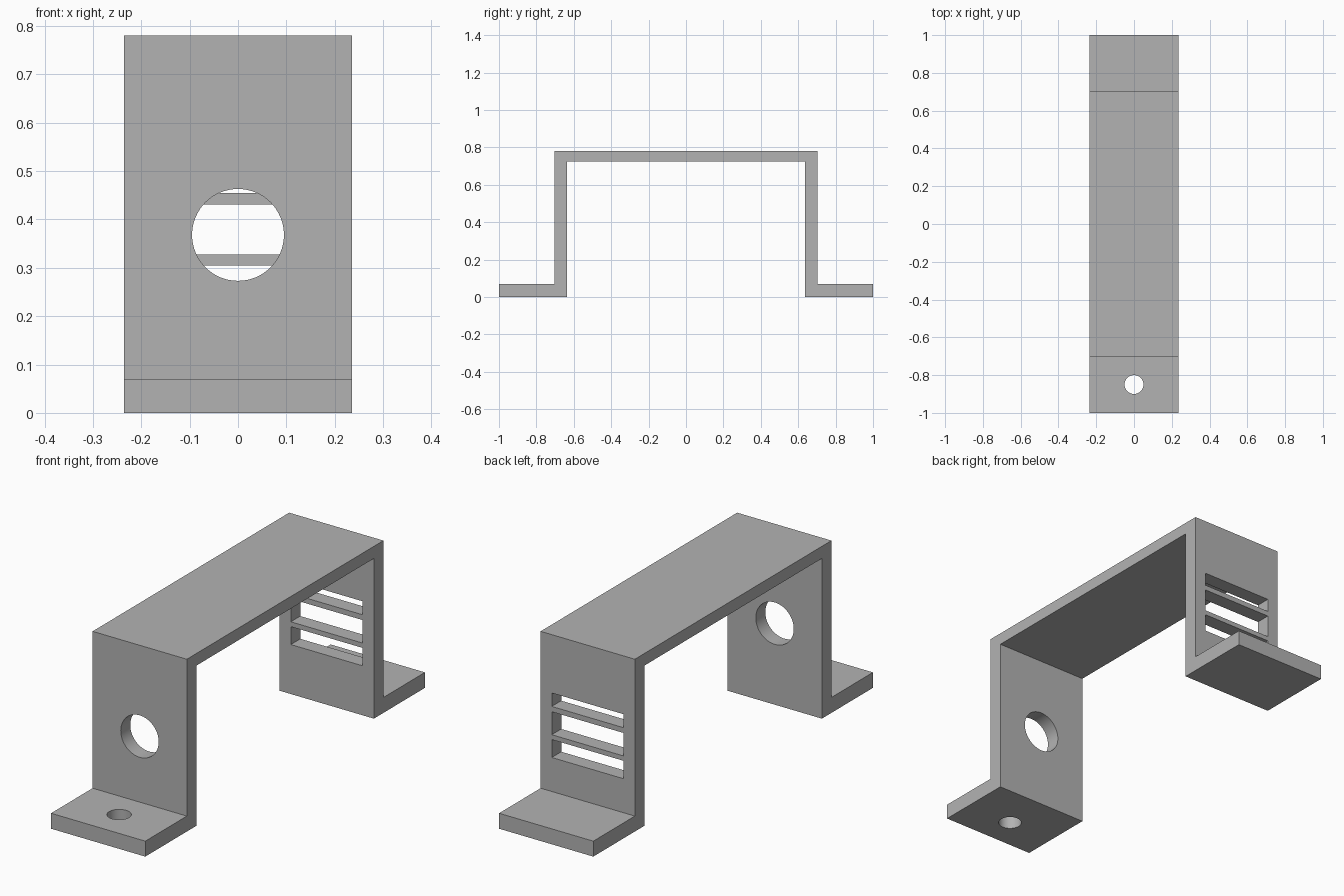
import bpy
import bmesh
import math
from mathutils import Vector

cube = bpy.data.objects.get("Cube")
if cube:
    bpy.data.objects.remove(cube, do_unlink=True)

HALF_WIDTH = 0.236

grey = bpy.data.materials.new("plain grey")
grey.use_nodes = True
GREY = (0.45, 0.45, 0.45, 1)
grey.diffuse_color = GREY
grey.node_tree.nodes["Principled BSDF"].inputs["Base Color"].default_value = GREY

# Bracket: stepped side profile extruded across the width
half = [(0, 0.78), (0.703, 0.78), (0.703, 0.07), (1, 0.07),
        (1, 0), (0.635, 0), (0.635, 0.725), (0, 0.725)]
profile = half[1:-1] + [(-y, z) for y, z in reversed(half[1:-1])]
bm = bmesh.new()
face = bm.faces.new([bm.verts.new((-HALF_WIDTH, y, z)) for y, z in profile])
side = bmesh.ops.extrude_face_region(bm, geom=[face])
verts = [v for v in side["geom"] if isinstance(v, bmesh.types.BMVert)]
bmesh.ops.translate(bm, verts=verts, vec=Vector((2 * HALF_WIDTH, 0, 0)))
bmesh.ops.recalc_face_normals(bm, faces=bm.faces)
mesh = bpy.data.meshes.new("bracket")
bm.to_mesh(mesh)
bm.free()
mesh.materials.append(grey)
bracket = bpy.data.objects.new("bracket", mesh)
bpy.context.collection.objects.link(bracket)


def cut(cutter):
    """Subtract the cutter from the bracket, then discard it."""
    cutter.hide_render = True
    cutter.data.materials.append(grey)
    bpy.context.view_layer.objects.active = bracket
    mod = bracket.modifiers.new("cut", "BOOLEAN")
    mod.operation = "DIFFERENCE"
    mod.solver = "EXACT"
    mod.object = cutter
    bpy.ops.object.modifier_apply(modifier=mod.name)
    bpy.data.objects.remove(cutter, do_unlink=True)


def cut_round_hole(radius, location, tilt):
    bpy.ops.mesh.primitive_cylinder_add(vertices=64, radius=radius, depth=0.3,
                                        location=location, rotation=(tilt, 0, 0))
    cut(bpy.context.object)


# Large hole in the front leg, screw hole in the front foot
cut_round_hole(0.095, (0, -0.669, 0.368), math.pi / 2)
cut_round_hole(0.05, (0, -0.85, 0.035), 0)

# Three vent slots in the back leg
for low, high in [(0.224, 0.305), (0.327, 0.431), (0.455, 0.516)]:
    bpy.ops.mesh.primitive_cube_add(size=1, location=(0, 0.669, (low + high) / 2))
    slot = bpy.context.object
    slot.scale = (0.36, 0.2, high - low)
    cut(slot)

# Smooth hole walls, sharp edges elsewhere
bpy.ops.object.select_all(action="DESELECT")
bracket.select_set(True)
bpy.context.view_layer.objects.active = bracket
bpy.ops.object.shade_smooth_by_angle(angle=math.radians(30))
